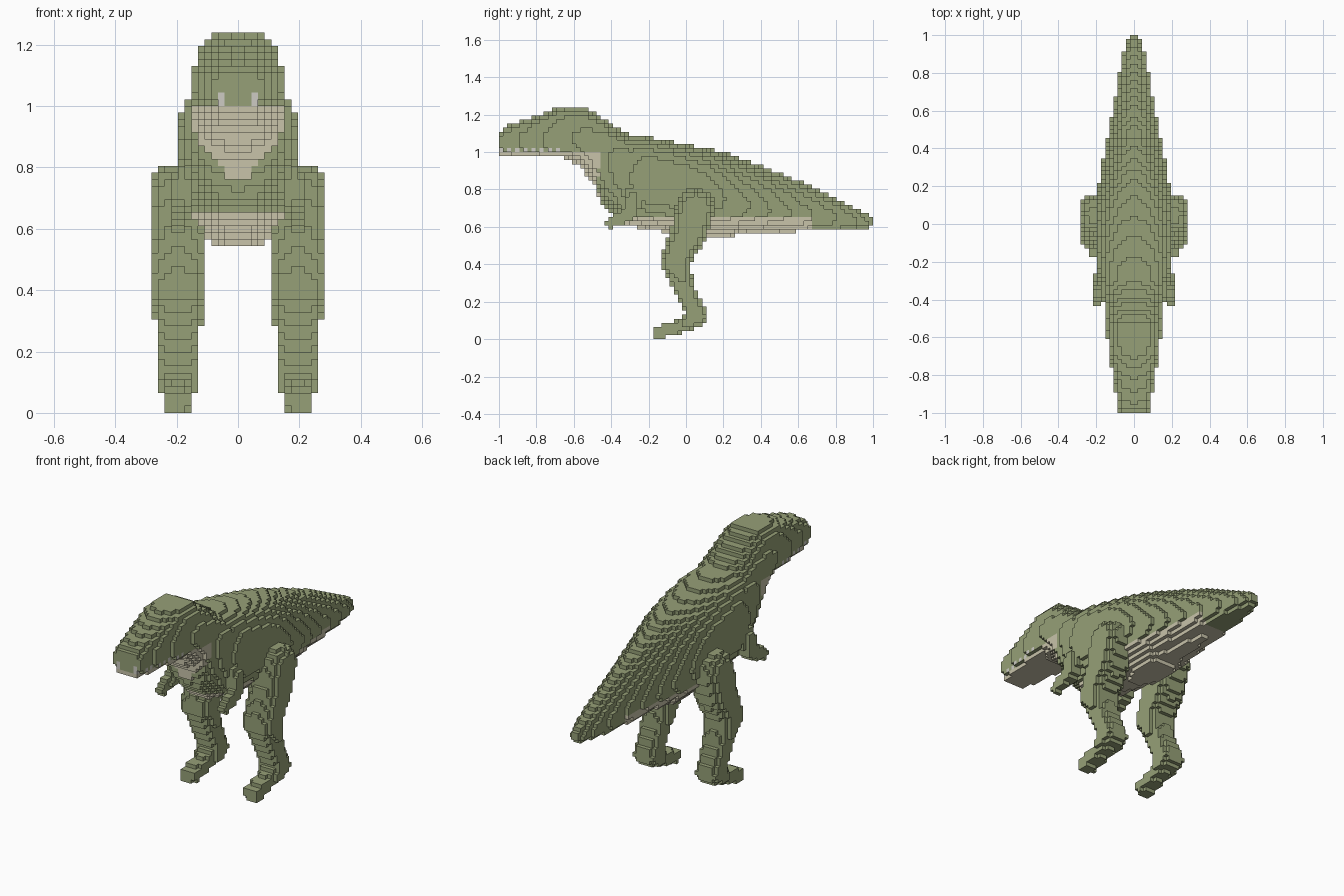
import bpy
import bmesh
from math import floor

CELL = 2 / 92


def lookup(points, y):
    """Linear interpolation along a profile of (y, value) pairs."""
    for (y0, a), (y1, b) in zip(points, points[1:]):
        if y <= y1:
            t = max(0.0, (y - y0) / (y1 - y0))
            return a + (b - a) * t
    return points[-1][1]


def centre(cell):
    return tuple((c + 0.5) * CELL for c in cell)


# Body profiles from snout to tail tip
TOP = [(-1, 1.11), (-.95, 1.14), (-.8, 1.19), (-.68, 1.24), (-.53, 1.24), (-.4, 1.15),
       (-.3, 1.09), (-.2, 1.08), (0, 1.04), (.2, 1), (.4, .93), (.6, .85), (.8, .76), (1, .65)]
BOTTOM = [(-.65, .97), (-.57, .92), (-.5, .84), (-.46, .75), (-.42, .68), (-.34, .61),
          (-.1, .57), (.08, .54), (.24, .54), (.3, .57), (.8, .58), (1, .6)]
WIDTH = [(-1, .075), (-.94, .09), (-.8, .115), (-.65, .138), (-.5, .15), (-.4, .165),
         (-.2, .203), (.1, .2), (.3, .172), (.5, .13), (.7, .095), (.9, .06), (1, .025)]
WIDEST = [(-1, 1.05), (-.6, 1.05), (-.45, .97), (-.3, .85), (0, .81), (.3, .72), (.6, .66), (1, .62)]
ROUNDING = [(-.4, 3), (0, 2.5), (.3, 1.8)]

# Limb joints: x, y, z, radius, half width
LEG = [(.195, .05, .7, .105, .092), (.195, .01, .56, .095, .092), (.195, -.06, .41, .075, .09),
       (.195, 0, .25, .052, .07), (.195, .06, .12, .056, .068), (.198, -.03, .07, .036, .05),
       (.198, -.145, .035, .037, .045)]
ARM = [(.17, -.28, .76, .05, .04), (.19, -.3, .67, .04, .035), (.197, -.4, .625, .029, .03)]


def in_body(cell):
    x, y, z = centre(cell)
    mid = lookup(WIDEST, y)
    if z > mid:
        rise, power = (z - mid) / (lookup(TOP, y) - mid), lookup(ROUNDING, y)
    else:
        rise, power = (mid - z) / (mid - lookup(BOTTOM, y)), 3 if y < -.62 else 2.2
    return rise ** power + (abs(x) / lookup(WIDTH, y)) ** power < 1


def body_cells():
    return {(i, j, k) for i in range(-11, 11) for j in range(-46, 46)
            for k in range(22, 58) if in_body((i, j, k))}


def limb_cells(joints, steps=14):
    """Fill a chain of ellipsoids swept between the joints."""
    cells = set()
    for a, b in zip(joints, joints[1:]):
        for s in range(steps + 1):
            x, y, z, r, w = (p + (q - p) * s / steps for p, q in zip(a, b))
            spans = [range(floor((c - e) / CELL), floor((c + e) / CELL) + 1)
                     for c, e in ((x, w), (y, r), (z, r))]
            for i in spans[0]:
                for j in spans[1]:
                    for k in spans[2]:
                        u, v, h = centre((i, j, k))
                        d = abs((u - x) / w) ** 3 + (((v - y) ** 2 + (h - z) ** 2) / r ** 2) ** 1.2
                        if d < 1 and k >= 0:
                            cells.add((i, j, k))
    return cells


def mirror(cells):
    return {(-1 - i, j, k) for i, j, k in cells}


def body_colour(cell, normal):
    x, y, z = centre(cell)
    # Teeth along the mouth line
    if y < -.67 and normal[2] == 0 and 1 < z < 1.04:
        if normal[0] and z < 1.025 and cell[1] % 2 == 0:
            return 2
        if normal[1] and .04 < abs(x) < .067:
            return 2
    # Lower jaw and throat, then belly
    if y < -.46 and z < 1 and abs(x) < .8 * (z - .73):
        return 1
    if -.42 < y < .67 and z < .66:
        return 1
    return 0


def skin_colour(cell, normal):
    return 0


def face_corners(cell, axis, side):
    """Corners of one cell side, wound to face outward."""
    u, v = (axis + 1) % 3, (axis + 2) % 3
    corners = []
    for du, dv in ((0, 0), (1, 0), (1, 1), (0, 1)):
        p = list(cell)
        p[axis] += side
        p[u] += du
        p[v] += dv
        corners.append(tuple(p))
    return corners if side else corners[::-1]


def build(name, cells, occupied, colour, materials):
    """Make a mesh from the exposed sides of the cells."""
    bm = bmesh.new()
    verts = {}
    for cell in sorted(cells):
        for axis in range(3):
            for side in (0, 1):
                normal = [0, 0, 0]
                normal[axis] = 1 if side else -1
                if tuple(c + n for c, n in zip(cell, normal)) in occupied:
                    continue
                loop = []
                for p in face_corners(cell, axis, side):
                    if p not in verts:
                        verts[p] = bm.verts.new([c * CELL for c in p])
                    loop.append(verts[p])
                bm.faces.new(loop).material_index = colour(cell, normal)
    mesh = bpy.data.meshes.new(name)
    bm.to_mesh(mesh)
    bm.free()
    for m in materials:
        mesh.materials.append(m)
    bpy.context.collection.objects.link(bpy.data.objects.new(name, mesh))


def material(name, rgb):
    m = bpy.data.materials.new(name)
    m.use_nodes = True
    m.diffuse_color = (*rgb, 1)
    m.node_tree.nodes["Principled BSDF"].inputs["Base Color"].default_value = (*rgb, 1)
    return m


cube = bpy.data.objects.get("Cube")
if cube:
    bpy.data.objects.remove(cube, do_unlink=True)

green = material("olive_green_skin", (.305, .352, .185))
cream = material("cream_belly", (.578, .546, .402))
ivory = material("ivory_teeth", (.61, .6, .55))

# Limbs give way to the body where they meet
body = body_cells()
leg = limb_cells(LEG) - body
arm = limb_cells(ARM) - body - leg
limbs = {"left_leg": leg, "right_leg": mirror(leg), "left_arm": arm, "right_arm": mirror(arm)}
occupied = body.union(*limbs.values())

build("body", body, occupied, body_colour, [green, cream, ivory])
for name, cells in limbs.items():
    build(name, cells, occupied, skin_colour, [green])
